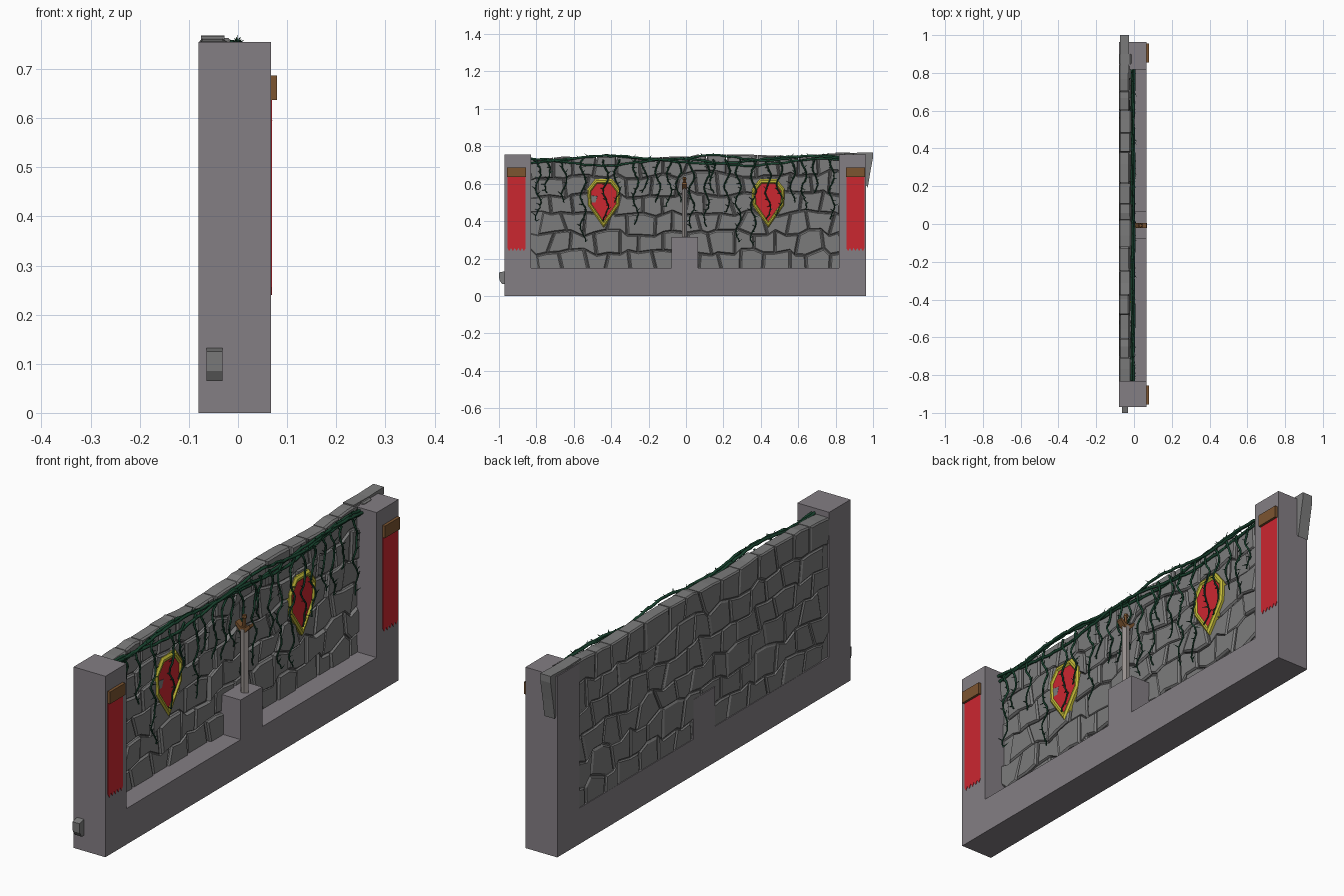
import bpy, bmesh, math, random
from mathutils import Vector

if "Cube" in bpy.data.objects:
    bpy.data.objects.remove(bpy.data.objects["Cube"])

rng = random.Random(7)


def material(name, rgb):
    m = bpy.data.materials.new(name)
    m.diffuse_color = (*rgb, 1)
    m.use_nodes = True
    m.node_tree.nodes["Principled BSDF"].inputs["Base Color"].default_value = m.diffuse_color
    return m


FRAME = material("frame_stone", (0.23, 0.21, 0.23))
STONE = material("wall_stone", (0.2, 0.2, 0.2))
RED = material("red_cloth", (0.6, 0.02, 0.03))
GOLD = material("gold", (0.55, 0.5, 0.04))
WOOD = material("wood", (0.2, 0.09, 0.03))
STEEL = material("steel", (0.3, 0.27, 0.26))
VINE = material("vine_green", (0.01, 0.06, 0.03))


def finish(name, bm, mat):
    bmesh.ops.recalc_face_normals(bm, faces=bm.faces)
    me = bpy.data.meshes.new(name)
    bm.to_mesh(me)
    bm.free()
    me.materials.append(mat)
    ob = bpy.data.objects.new(name, me)
    bpy.context.collection.objects.link(ob)
    return ob


def loft(bm, rings):
    """Closed solid through rings of equal point count."""
    vs = [[bm.verts.new(p) for p in r] for r in rings]
    n = len(vs[0])
    for a, b in zip(vs, vs[1:]):
        for i in range(n):
            bm.faces.new((a[i], a[(i + 1) % n], b[(i + 1) % n], b[i]))
    bm.faces.new(vs[0][::-1])
    bm.faces.new(vs[-1])


def prism(name, yz, x0, x1, mat):
    bm = bmesh.new()
    loft(bm, [[(x, y, z) for y, z in yz] for x in (x0, x1)])
    return finish(name, bm, mat)


def rect(y0, y1, z0, z1):
    return [(y0, z0), (y1, z0), (y1, z1), (y0, z1)]


# Frame: base, two pillars and the sword pedestal in one profile
prism("frame", [(-.97, 0), (.963, 0), (.963, .755), (.818, .755), (.818, .15),
                (.065, .15), (.065, .315), (-.078, .315), (-.078, .15),
                (-.83, .15), (-.83, .755), (-.97, .755)], -.08, .067, FRAME)

# Wall: irregular running-bond stones around a mortar core
prism("wall_core", rect(-.85, .85, .1, .73), -.072, -.03, STONE)
ROWS, COLS, W, Z0 = 6, 15, .12, .13
corners = {}


def top(y):
    return .75 + .012 * y + .005 * math.sin(9 * y)


def corner(r, i, side):
    """Joint i of row r at its lower (0) or upper (1) edge."""
    key = (r, i, side)
    if key not in corners:
        y = -.9 + (i + .5 * (r % 2)) * W + rng.uniform(-.025, .025)
        level = r + side
        z = Z0 + (top(y) - Z0) * level / ROWS
        z += rng.uniform(-.02, .02) if 0 < level < ROWS else rng.uniform(-.004, .004)
        corners[key] = Vector((max(-.9, min(.9, y)), z))
    return corners[key]


bm = bmesh.new()
for r in range(ROWS):
    for i in range(COLS):
        k = i + 1 if r % 2 else i
        if r % 2 == 0 and i == 0:
            continue
        k = i + 1 if r % 2 else i
        pts = [corner(r, i, 0), corner(r - 1, k if r % 2 else i, 1), corner(r, i + 1, 0),
               corner(r, i + 1, 1), corner(r + 1, k if r % 2 else i, 0), corner(r, i, 1)]
        c = sum(pts, Vector((0, 0))) / 6
        front = rng.uniform(-.024, -.012)
        back = rng.uniform(-.0797, -.075)
        tilt = rng.uniform(-.04, .04)
        rings = []
        for x, s in ((back, .86), (back + .005, .97), (front - .007, .97), (front, .86)):
            ring = [c + (p - c) * s for p in pts]
            lean = tilt if x > -.05 else 0
            rings.append([(x + lean * (p.y - c.y), p.x, p.y) for p in ring])
        loft(bm, rings)
finish("wall_stones", bm, STONE)

# Loose stones sticking out past the pillars
prism("overhanging_capstone", [(.8, .75), (.957, .75), (.957, .6), (.972, .58), (.985, .66),
                               (1, .74), (1, .768), (.9, .765), (.8, .767)], -.075, -.027, STONE)
prism("low_side_stone", [(-.96, .065), (-.985, .065), (-.998, .085), (-1, .125), (-.96, .134)],
      -.064, -.032, STONE)

# Shields and banners, mirrored left and right
SHIELD = [(-.045, .625), (.045, .625), (.088, .57), (.084, .485), (0, .365),
          (-.084, .485), (-.088, .57)]


def scaled(yc, s):
    return [(yc + y * s, .515 + (z - .515) * s) for y, z in SHIELD]


for side, s in (("left", -1), ("right", 1)):
    bm = bmesh.new()
    yc = .44 * s
    loops = [[bm.verts.new((x, y, z)) for y, z in scaled(yc, k)]
             for x, k in ((-.035, 1), (-.012, 1), (-.005, .92), (-.005, .84), (-.012, .78), (-.035, .78))]
    for a, b in zip(loops, loops[1:] + loops[:1]):
        for i in range(7):
            j = (i + 1) % 7
            bm.faces.new((a[i], a[j], b[j], b[i]))
    finish(side + "_shield_rim", bm, GOLD)
    prism(side + "_shield_panel", scaled(yc, .8), -.034, -.012, RED)

    yb = .906 * s
    hem = [(yb - .049 + .098 * i / 10, .24 if i % 2 else .256) for i in range(11)]
    prism(side + "_banner_cloth", hem + [(yb + .049, .645), (yb - .049, .645)], .066, .069, RED)
    prism(side + "_banner_bar", rect(yb - .05, yb + .05, .637, .687), .067, .079, WOOD)

# Sword standing in the pedestal: blade, upswept guard and grip
SY = -.008


def tapered(name, levels, mat):
    bm = bmesh.new()
    loft(bm, [[(.035 + dx * a, SY + dy * b, z) for a, b in ((-1, 0), (-.4, -1), (.4, -1), (1, 0), (.4, 1), (-.4, 1))]
              for z, dx, dy in levels])
    finish(name, bm, mat)


tapered("sword_blade", [(.3, .018, .012), (.58, .02, .014)], STEEL)
tapered("sword_grip", [(.575, .007, .007), (.62, .007, .007), (.626, .011, .011), (.636, .008, .008)], WOOD)
bm = bmesh.new()
loft(bm, [[(x, y, z) for x, z in ((0, .595), (.022, .57), (.048, .57), (.07, .595),
                                  (.066, .606), (.045, .588), (.025, .588), (.004, .606))]
          for y in (SY - .013, SY + .013)])
finish("sword_guard", bm, WOOD)

# Vines: long strands along the top with hanging runners and thorns
thorns = bmesh.new()


def thorn(p, length):
    d = Vector((rng.uniform(-.3, .6), rng.choice((-1, 1)) * rng.uniform(.5, 1), rng.uniform(-.2, .9))).normalized()
    u = d.orthogonal().normalized()
    v = d.cross(u)
    base = [thorns.verts.new(p + .0035 * (u * math.cos(a) + v * math.sin(a))) for a in (0, 2.1, 4.2)]
    tip = thorns.verts.new(p + d * length)
    for i in range(3):
        thorns.faces.new((base[i], base[(i + 1) % 3], tip))


def vines(name, paths, radius):
    cu = bpy.data.curves.new(name, 'CURVE')
    cu.dimensions = '3D'
    cu.bevel_depth = radius
    cu.bevel_resolution = 1
    cu.use_fill_caps = True
    for path in paths:
        sp = cu.splines.new('POLY')
        sp.points.add(len(path) - 1)
        for i, p in enumerate(path):
            sp.points[i].co = (*p, 1)
            sp.points[i].radius = 1 - .45 * i / len(path) if radius < .005 else 1
    cu.materials.append(VINE)
    ob = bpy.data.objects.new(name, cu)
    bpy.context.collection.objects.link(ob)
    bpy.ops.object.select_all(action='DESELECT')
    ob.select_set(True)
    bpy.context.view_layer.objects.active = ob
    bpy.ops.object.convert(target='MESH')


mains = []
for z, amp, freq, ph in ((.738, .013, 11, 0), (.715, .018, 8, 2), (.728, .02, 6, 4)):
    mains.append([Vector((-.006 + .007 * math.sin(5 * t + ph), t,
                          z + amp * math.sin(freq * t + ph) + rng.uniform(-.003, .003)))
                  for t in [-.83 + 1.65 * i / 70 for i in range(71)]])
vines("top_vines", mains, .006)

hangers = []
for y, low in ((-.79, .4), (-.74, .55), (-.65, .5), (-.55, .29), (-.43, .4), (-.37, .5), (-.27, .38),
               (-.22, .55), (-.15, .5), (-.09, .48), (-.04, .5), (.03, .36), (.11, .37), (.14, .55),
               (.22, .45), (.28, .29), (.36, .27), (.44, .41), (.5, .43), (.57, .5), (.63, .46),
               (.69, .55), (.78, .41)):
    n = int((.73 - low) / .014)
    ph = rng.uniform(0, 6)
    hangers.append([Vector((-.003 + .004 * math.sin(ph + i), y + .014 * math.sin(ph + i * .55) + rng.uniform(-.003, .003),
                            .73 + (low - .73) * i / n)) for i in range(n + 1)])
vines("hanging_vines", hangers, .0048)

for path in mains + hangers:
    for p in path[1::2]:
        thorn(p, rng.uniform(.016, .03))
finish("vine_thorns", thorns, VINE)
